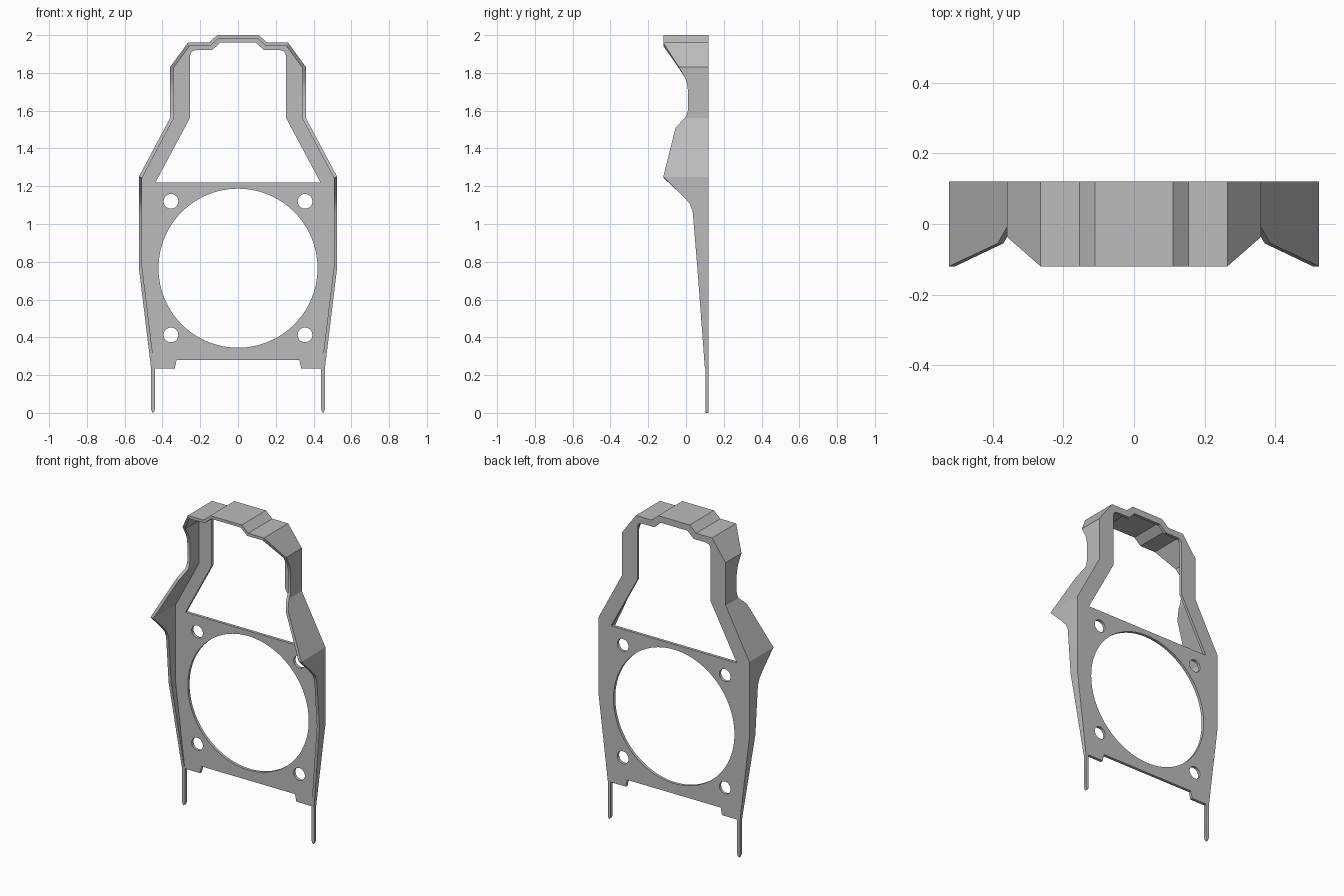
import bpy, bmesh, math
from mathutils import Vector

cube = bpy.data.objects.get("Cube")
if cube:
    bpy.data.objects.remove(cube, do_unlink=True)

BACK, PLATE_FRONT, WALL = 0.12, 0.102, 0.018

grey = bpy.data.materials.new("mid grey")
grey.use_nodes = True
grey.diffuse_color = (0.5, 0.5, 0.5, 1)
grey.node_tree.nodes["Principled BSDF"].inputs["Base Color"].default_value = (0.5, 0.5, 0.5, 1)


def finish(bm, name):
    bmesh.ops.recalc_face_normals(bm, faces=bm.faces)
    mesh = bpy.data.meshes.new(name)
    bm.to_mesh(mesh)
    bm.free()
    mesh.materials.append(grey)
    obj = bpy.data.objects.new(name, mesh)
    bpy.context.collection.objects.link(obj)
    return obj


def prism(name, points, y0, y1):
    """Extrude an x-z outline along y."""
    bm = bmesh.new()
    face = bm.faces.new([bm.verts.new((x, y0, z)) for x, z in points])
    moved = bmesh.ops.extrude_face_region(bm, geom=[face])["geom"]
    bmesh.ops.translate(bm, vec=(0, y1 - y0, 0),
                        verts=[v for v in moved if isinstance(v, bmesh.types.BMVert)])
    return finish(bm, name)


def mirrored(half):
    return half + [(-x, z) for x, z in reversed(half)]


def combine(target, other, operation):
    mod = target.modifiers.new(operation, 'BOOLEAN')
    mod.operation, mod.solver, mod.object = operation, 'EXACT', other
    bpy.context.view_layer.objects.active = target
    bpy.ops.object.modifier_apply(modifier=mod.name)
    bpy.data.objects.remove(other, do_unlink=True)


def circle(cx, cz, r, n):
    return [(cx + r * math.cos(2 * math.pi * i / n), cz + r * math.sin(2 * math.pi * i / n))
            for i in range(n)]


# Front edge of the wall: (height, y)
depth = [(0.235, 0.1), (0.77, 0.06), (1.07, 0.035), (1.11, 0.018), (1.15, -0.018),
         (1.25, -0.12), (1.51, -0.055), (1.56, -0.008), (1.575, 0.003), (1.6, 0.01),
         (1.71, 0.01), (1.74, 0.006), (1.77, -0.003), (1.83, -0.037), (1.96, -0.12), (2.0, -0.12)]


def front_y(z):
    for (z0, y0), (z1, y1) in zip(depth, depth[1:]):
        if z <= z1:
            return y0 + (y1 - y0) * (z - z0) / (z1 - z0)
    return depth[-1][1]


# Outer side, from the bottom corner to the crown, split where the wall depth changes
corners = [(0.46, 0.235), (0.525, 0.77), (0.525, 1.25), (0.36, 1.56), (0.36, 1.83),
           (0.265, 1.96), (0.155, 1.96), (0.11, 2.0)]
side = []
for (x0, z0), (x1, z1) in zip(corners, corners[1:]):
    side.append((x0, z0))
    side += [(x0 + (x1 - x0) * (z - z0) / (z1 - z0), z) for z, _ in depth
             if z0 + 1e-4 < z < z1 - 1e-4]
side.append(corners[-1])
outline = mirrored(side)

# Flat plate with the two thin legs
leg = [(0.325, 0.28), (0.335, 0.235), (0.44, 0.235), (0.44, 0.02), (0.445, 0.006),
       (0.453, 0.0), (0.46, 0.02)]
frame = prism("fan_frame", mirrored(leg + side), PLATE_FRONT, BACK)


# Wall following the outline, offset inwards with mitred corners
def inset(i):
    p = Vector(outline[i])
    a = (p - Vector(outline[i - 1])).normalized() if i else None
    b = (Vector(outline[i + 1]) - p).normalized() if i < len(outline) - 1 else None
    a, b = a or b, b or a
    na, nb = Vector((-a.y, a.x)), Vector((-b.y, b.x))
    return p + (na + nb) * (WALL / (1 + na.dot(nb)))


bm = bmesh.new()
rings = []
for i, (x, z) in enumerate(outline):
    q, y = inset(i), front_y(z)
    rings.append([bm.verts.new(c) for c in
                  ((x, BACK, z), (x, y, z), (q.x, y, q.y), (q.x, BACK, q.y))])
for r, s in zip(rings, rings[1:]):
    for k in range(4):
        n = (k + 1) % 4
        bm.faces.new((r[k], r[n], s[n], s[k]))
bm.faces.new(rings[0])
bm.faces.new(reversed(rings[-1]))
combine(frame, finish(bm, "wall"), 'UNION')

# Upper opening, with rounded top corners
opening = [(0.437, 1.22), (0.255, 1.56), (0.255, 1.885), (0.251, 1.903), (0.241, 1.915),
           (0.225, 1.92), (0.137, 1.92), (0.095, 1.96)]
combine(frame, prism("opening_cutter", mirrored(opening), 0.09, 0.2), 'DIFFERENCE')

# Fan hole and four screw holes
combine(frame, prism("fan_cutter", circle(0, 0.766, 0.421, 96), 0.09, 0.2), 'DIFFERENCE')
for x in (-0.355, 0.355):
    for z in (0.413, 1.12):
        combine(frame, prism("screw_cutter", circle(x, z, 0.039, 32), 0.09, 0.2), 'DIFFERENCE')

bpy.ops.object.select_all(action='DESELECT')
frame.select_set(True)
bpy.context.view_layer.objects.active = frame
bpy.ops.object.shade_smooth_by_angle(angle=math.radians(20))
